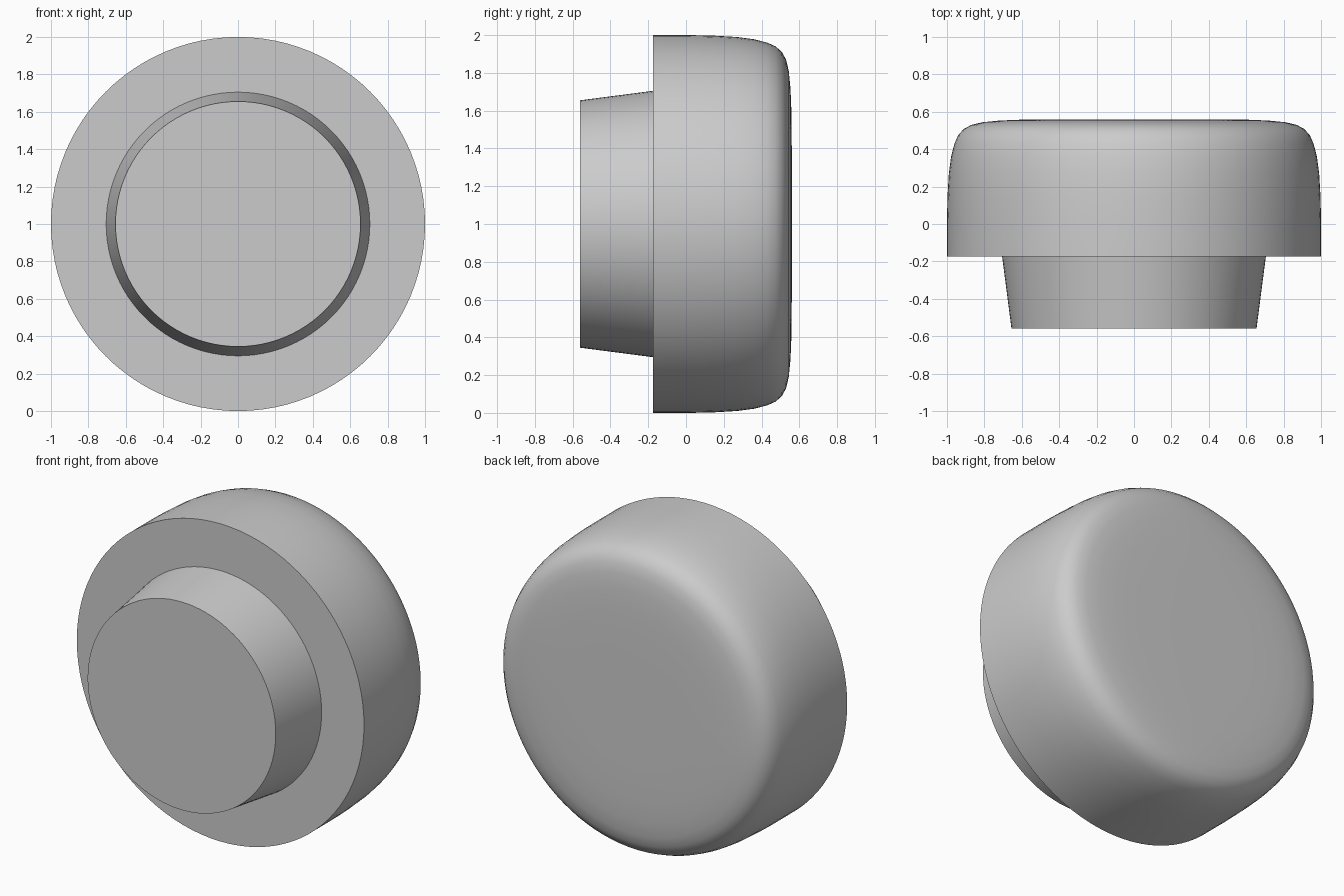
import bpy, bmesh
from math import sin, cos, tau, radians

cube = bpy.data.objects.get("Cube")
if cube:
    bpy.data.objects.remove(cube, do_unlink=True)

SEGMENTS = 96
CENTRE_Z = 1.0

grey = bpy.data.materials.new("plain grey")
grey.use_nodes = True
colour = (0.6, 0.6, 0.6, 1)
grey.diffuse_color = colour
grey.node_tree.nodes["Principled BSDF"].inputs["Base Color"].default_value = colour


def turned_part(name, profile):
    """Closed round solid about the front-back axis from (radius, y) points."""
    bm = bmesh.new()
    rings = []
    for radius, y in profile:
        rings.append([bm.verts.new((radius * cos(tau * i / SEGMENTS), y,
                                    CENTRE_Z + radius * sin(tau * i / SEGMENTS)))
                      for i in range(SEGMENTS)])
    for a, b in zip(rings, rings[1:]):
        for i in range(SEGMENTS):
            j = (i + 1) % SEGMENTS
            bm.faces.new((a[i], a[j], b[j], b[i]))
    bm.faces.new(rings[0])
    bm.faces.new(rings[-1])
    bmesh.ops.recalc_face_normals(bm, faces=bm.faces)
    mesh = bpy.data.meshes.new(name)
    bm.to_mesh(mesh)
    bm.free()
    mesh.materials.append(grey)
    obj = bpy.data.objects.new(name, mesh)
    bpy.context.collection.objects.link(obj)
    bpy.ops.object.select_all(action="DESELECT")
    obj.select_set(True)
    bpy.context.view_layer.objects.active = obj
    bpy.ops.object.shade_smooth_by_angle(angle=radians(35))
    return obj


# Wide head: sharp front rim, softly rounded back edge
turned_part("knob_head", [
    (1.0, -0.175), (1.0, 0.02), (0.997, 0.15), (0.99, 0.27), (0.978, 0.36),
    (0.96, 0.43), (0.94, 0.475), (0.91, 0.508), (0.87, 0.53), (0.81, 0.544),
    (0.72, 0.553), (0.6, 0.558), (0.4, 0.56), (0.1, 0.56)])

# Narrow plug tapering towards the front
turned_part("tapered_plug", [(0.655, -0.56), (0.705, -0.175)])
